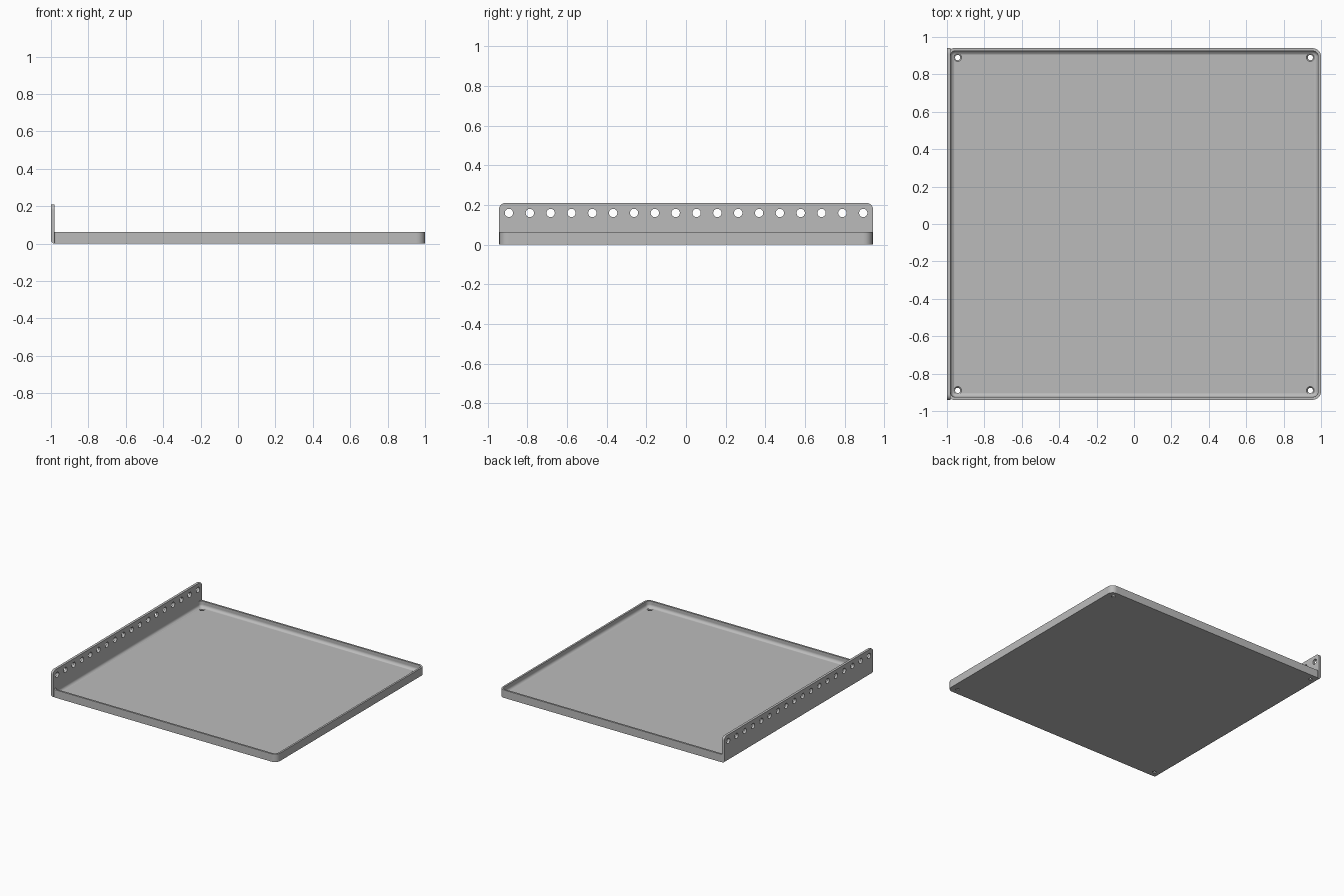
import bpy, bmesh
from math import sin, cos, pi, radians
from mathutils import Matrix, Vector

cube = bpy.data.objects.get("Cube")
if cube:
    bpy.data.objects.remove(cube, do_unlink=True)

# Sheet metal colour
metal = bpy.data.materials.new("light_grey_metal")
metal.use_nodes = True
grey = (0.5, 0.5, 0.5, 1)
metal.diffuse_color = grey
metal.node_tree.nodes["Principled BSDF"].inputs["Base Color"].default_value = grey

HALF_Y = 0.94
SHEET = 0.015
WALL_TOP = 0.063
FLANGE_X = -0.98
FILLET = 0.022
STEPS = 6


def make_object(name, bm):
    bmesh.ops.recalc_face_normals(bm, faces=bm.faces)
    mesh = bpy.data.meshes.new(name)
    bm.to_mesh(mesh)
    bm.free()
    obj = bpy.data.objects.new(name, mesh)
    bpy.context.collection.objects.link(obj)
    mesh.materials.append(metal)
    return obj


def rounded_outline(x0, x1, y0, y1, radii, steps=8):
    """Counter-clockwise outline; radii start at the (x1, y1) corner."""
    corners = [(x1, y1, -1, -1), (x0, y1, 1, -1), (x0, y0, 1, 1), (x1, y0, -1, 1)]
    pts = []
    for i, ((x, y, sx, sy), r) in enumerate(zip(corners, radii)):
        for k in range(steps + 1):
            a = (i + k / steps) * pi / 2
            pts.append((x + sx * r + r * cos(a), y + sy * r + r * sin(a)))
    return pts


def cut_holes(obj, places, axis, r1, r2, depth):
    """Cut a row of round holes, tapering from r1 to r2 along the axis."""
    bm = bmesh.new()
    turn = Vector((0, 0, 1)).rotation_difference(Vector(axis)).to_matrix().to_4x4()
    for p in places:
        bmesh.ops.create_cone(bm, cap_ends=True, segments=24, radius1=r1, radius2=r2,
                              depth=depth, matrix=Matrix.Translation(p) @ turn)
    cutter = make_object("hole_cutter", bm)
    cutter.hide_render = True
    mod = obj.modifiers.new("holes", 'BOOLEAN')
    mod.operation, mod.solver, mod.object = 'DIFFERENCE', 'EXACT', cutter
    bpy.context.view_layer.objects.active = obj
    bpy.ops.object.modifier_apply(modifier=mod.name)
    bpy.data.objects.remove(cutter, do_unlink=True)


def shade(obj):
    """Smooth the bends but keep the large panels flat."""
    bpy.ops.object.select_all(action='DESELECT')
    obj.select_set(True)
    bpy.context.view_layer.objects.active = obj
    bpy.ops.object.shade_smooth_by_angle(angle=radians(35))
    for poly in obj.data.polygons:
        if poly.area > 0.02:
            poly.use_smooth = False


# Shallow pan: stacked rounded outlines from the underside, over the rim, to the floor
def pan_ring(bm, inset, left, z, right_r, left_r):
    pts = rounded_outline(left, 1 - inset, -HALF_Y + inset, HALF_Y - inset,
                          (right_r, left_r, left_r, right_r))
    return [bm.verts.new((x, y, z)) for x, y in pts]


bm = bmesh.new()
rings = [pan_ring(bm, 0, FLANGE_X - 0.004, z, 0.045, 0.02) for z in (0, WALL_TOP)]
rings.append(pan_ring(bm, SHEET, FLANGE_X, WALL_TOP, 0.03, 0.024))
for k in range(STEPS + 1):
    a = k / STEPS * pi / 2
    d = FILLET * (1 - cos(a))
    rings.append(pan_ring(bm, SHEET + d, FLANGE_X + d,
                          SHEET + FILLET * (1 - sin(a)), 0.03 - d, 0.024 - d))
for low, high in zip(rings, rings[1:]):
    n = len(low)
    for i in range(n):
        j = (i + 1) % n
        bm.faces.new((low[i], low[j], high[j], high[i]))
bm.faces.new(rings[0])
bm.faces.new(rings[-1])
pan = make_object("tray_pan", bm)

# Countersunk mounting holes in the pan corners
spots = [(x, y) for x in (-0.943, 0.943) for y in (-0.89, 0.89)]
cut_holes(pan, [(x, y, 0) for x, y in spots], (0, 0, 1), 0.014, 0.014, 0.1)
cut_holes(pan, [(x, y, SHEET) for x, y in spots], (0, 0, 1), 0.014, 0.028, 0.014)
shade(pan)

# Tall flange with rounded upper corners and a bent lower edge
bm = bmesh.new()
outline = rounded_outline(-HALF_Y - 0.002, HALF_Y + 0.002, 0, 0.21, (0.03, 0.03, 0, 0), 8)
face = bm.faces.new([bm.verts.new((-1, y, z)) for y, z in outline])
bmesh.ops.remove_doubles(bm, verts=bm.verts, dist=0.0001)
grown = bmesh.ops.extrude_face_region(bm, geom=list(bm.faces))
bmesh.ops.translate(bm, vec=(FLANGE_X + 1, 0, 0),
                    verts=[g for g in grown["geom"] if isinstance(g, bmesh.types.BMVert)])
bend = [e for e in bm.edges if all(v.co.z < 0.001 and v.co.x < -0.99 for v in e.verts)]
bmesh.ops.bevel(bm, geom=bend, offset=0.019, segments=STEPS, profile=0.5, affect='EDGES')
flange = make_object("perforated_flange", bm)
cut_holes(flange, [(-0.99, -0.892 + 0.105 * i, 0.16) for i in range(18)],
          (1, 0, 0), 0.021, 0.021, 0.1)
shade(flange)
